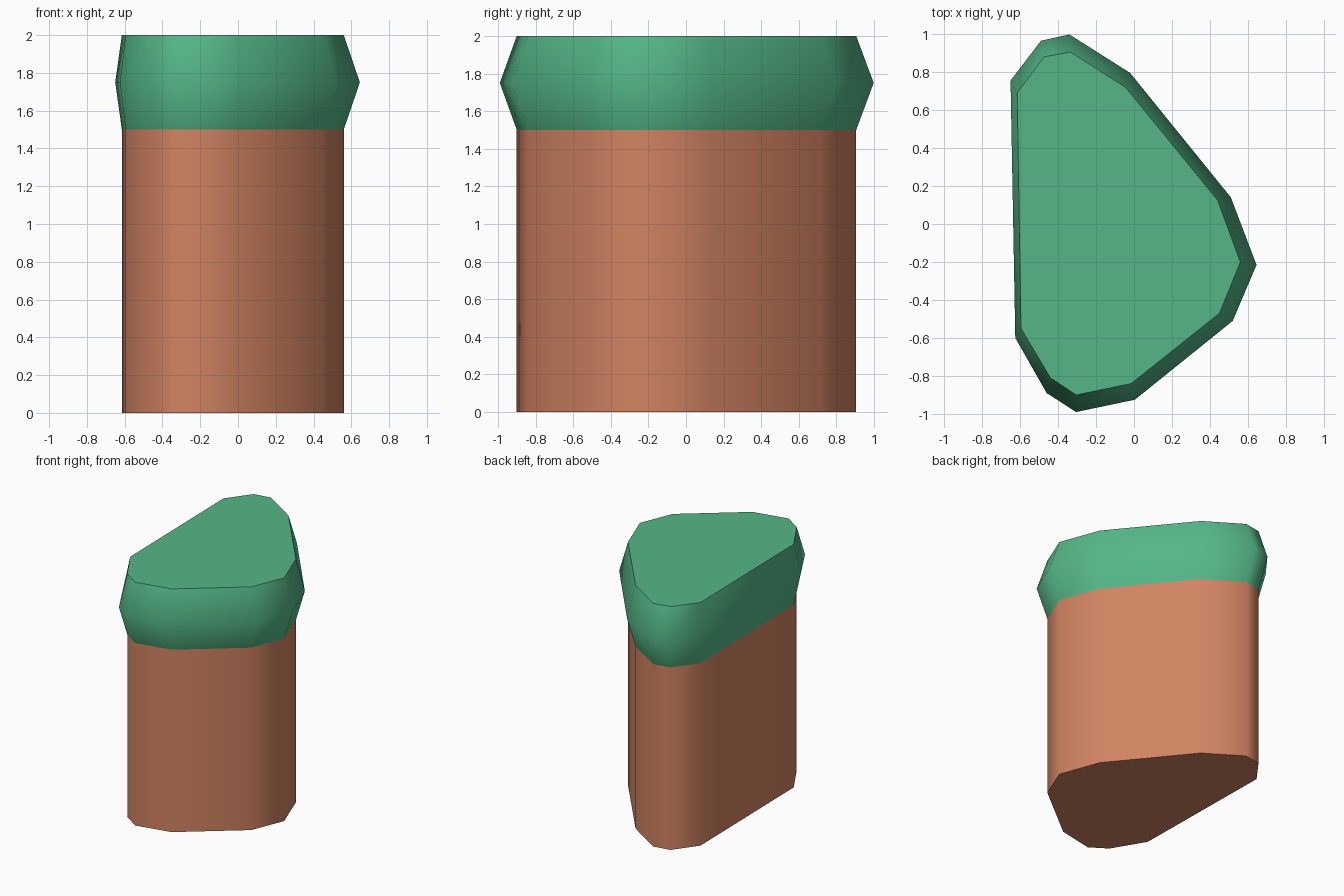
import bpy, bmesh, math

if "Cube" in bpy.data.objects:
    bpy.data.objects.remove(bpy.data.objects["Cube"])

# Outlines seen from above, counter-clockwise
TRUNK = [(-0.595, -0.55), (-0.44, -0.81), (-0.305, -0.90), (-0.015, -0.84),
         (0.45, -0.47), (0.56, -0.20), (0.44, 0.125), (-0.045, 0.72),
         (-0.335, 0.905), (-0.475, 0.88), (-0.615, 0.69)]
BULGE = [(-0.625, -0.60), (-0.46, -0.89), (-0.305, -0.99), (0.005, -0.925),
         (0.52, -0.51), (0.645, -0.215), (0.51, 0.14), (-0.02, 0.795),
         (-0.34, 0.998), (-0.49, 0.965), (-0.65, 0.755)]


def material(name, color):
    m = bpy.data.materials.new(name)
    m.diffuse_color = (*color, 1)
    m.use_nodes = True
    m.node_tree.nodes["Principled BSDF"].inputs["Base Color"].default_value = m.diffuse_color
    return m


def loft(name, rings, mat, bottom=False, top=False):
    """Skin a stack of (outline, height) rings, optionally closing the ends."""
    bm = bmesh.new()
    loops = [[bm.verts.new((x, y, z)) for x, y in pts] for pts, z in rings]
    for a, b in zip(loops, loops[1:]):
        for i in range(len(a)):
            j = (i + 1) % len(a)
            bm.faces.new((a[i], a[j], b[j], b[i]))
    if bottom:
        bm.faces.new(loops[0][::-1])
    if top:
        bm.faces.new(loops[-1])
    mesh = bpy.data.meshes.new(name)
    bm.to_mesh(mesh)
    bm.free()
    mesh.materials.append(mat)
    obj = bpy.data.objects.new(name, mesh)
    bpy.context.collection.objects.link(obj)
    bpy.ops.object.select_all(action='DESELECT')
    obj.select_set(True)
    bpy.context.view_layer.objects.active = obj
    bpy.ops.object.shade_smooth_by_angle(angle=math.radians(50))
    return obj


earth = material("earth brown", (0.64, 0.23, 0.122))
grass = material("grass green", (0.089, 0.47, 0.243))

# Straight earth column, and the bulging grass cap on top
loft("earth_column", [(TRUNK, 0), (TRUNK, 1.5)], earth, bottom=True)
loft("grass_cap", [(TRUNK, 1.5), (BULGE, 1.75), (TRUNK, 2)], grass, top=True)
